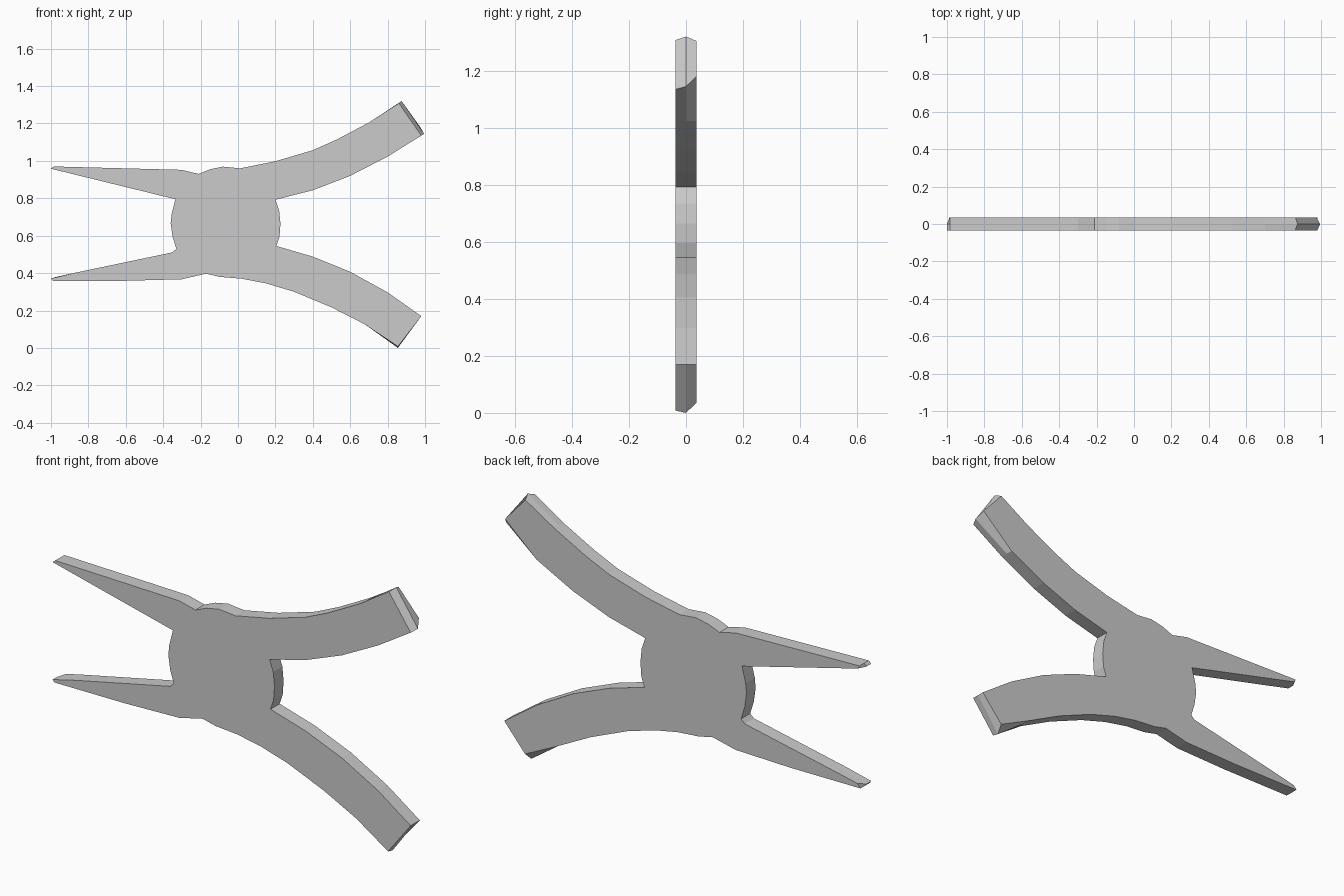
import bpy, bmesh

if "Cube" in bpy.data.objects:
    bpy.data.objects.remove(bpy.data.objects["Cube"])

HALF = 0.036  # half thickness of the plate

# Outline sections (x, z), followed clockwise seen from the front
upper_jaw_back = [(-1, .963), (-.985, .975), (-.64, .966), (-.30, .957), (-.21, .935)]
pivot_top = [(-.15, .96), (-.08, .974), (.01, .965)]
upper_handle = [(.2, 1.003), (.4, 1.062), (.53, 1.12), (.7, 1.21), (.875, 1.325),
                (.995, 1.15), (.8, 1.028), (.6, .925), (.4, .848), (.2, .797)]
handle_gap = [(.22, .74), (.227, .67), (.222, .6), (.205, .55)]
lower_handle = [(.4, .493), (.6, .412), (.8, .302), (.98, .175), (.855, .005),
                (.68, .13), (.5, .222), (.3, .305), (.15, .35)]
pivot_bottom = [(.02, .375), (-.1, .385), (-.17, .402)]
lower_jaw = [(-.3, .372), (-.6, .364), (-.99, .364), (-1, .376), (-.87, .407), (-.35, .516)]
jaw_gap = [(-.33, .535), (-.35, .6), (-.36, .67), (-.355, .72), (-.335, .8)]
outline = (upper_jaw_back + pivot_top + upper_handle + handle_gap
           + lower_handle + pivot_bottom + lower_jaw + jaw_gap)

# Worn corners: shift of the front and back edge points from the middle ridge
chips = {
    (-1, .963): ((0, 0), (.025, -.004)),
    (-1, .376): ((0, 0), (.025, .008)),
    (.875, 1.325): ((-.015, -.012), (-.012, -.015)),
    (.995, 1.15): ((-.015, -.01), (-.02, .035)),
    (.855, .005): ((0, .008), (.01, .035)),
}


def ring(bm, y, side):
    """One outline loop; side 0 = front, 1 = back, None = middle ridge."""
    verts = []
    for p in outline:
        dx, dz = chips[p][side] if side is not None and p in chips else (0, 0)
        verts.append(bm.verts.new((p[0] + dx, y, p[1] + dz)))
    return verts


# Pliers plate: body, jaws and handles in one flat piece
bm = bmesh.new()
rings = [ring(bm, -HALF, 0), ring(bm, 0, None), ring(bm, HALF, 1)]
n = len(outline)
for a, b in zip(rings, rings[1:]):
    for i in range(n):
        j = (i + 1) % n
        bm.faces.new((a[i], a[j], b[j], b[i]))
caps = [bm.faces.new(rings[0]), bm.faces.new(rings[2])]
bmesh.ops.recalc_face_normals(bm, faces=bm.faces)
bmesh.ops.triangulate(bm, faces=caps)
mesh = bpy.data.meshes.new("pliers")
bm.to_mesh(mesh)
bm.free()
pliers = bpy.data.objects.new("pliers", mesh)
bpy.context.collection.objects.link(pliers)
# Seat the lowest corner on the ground
pliers.location.z = -min(v.co.z for v in mesh.vertices)
